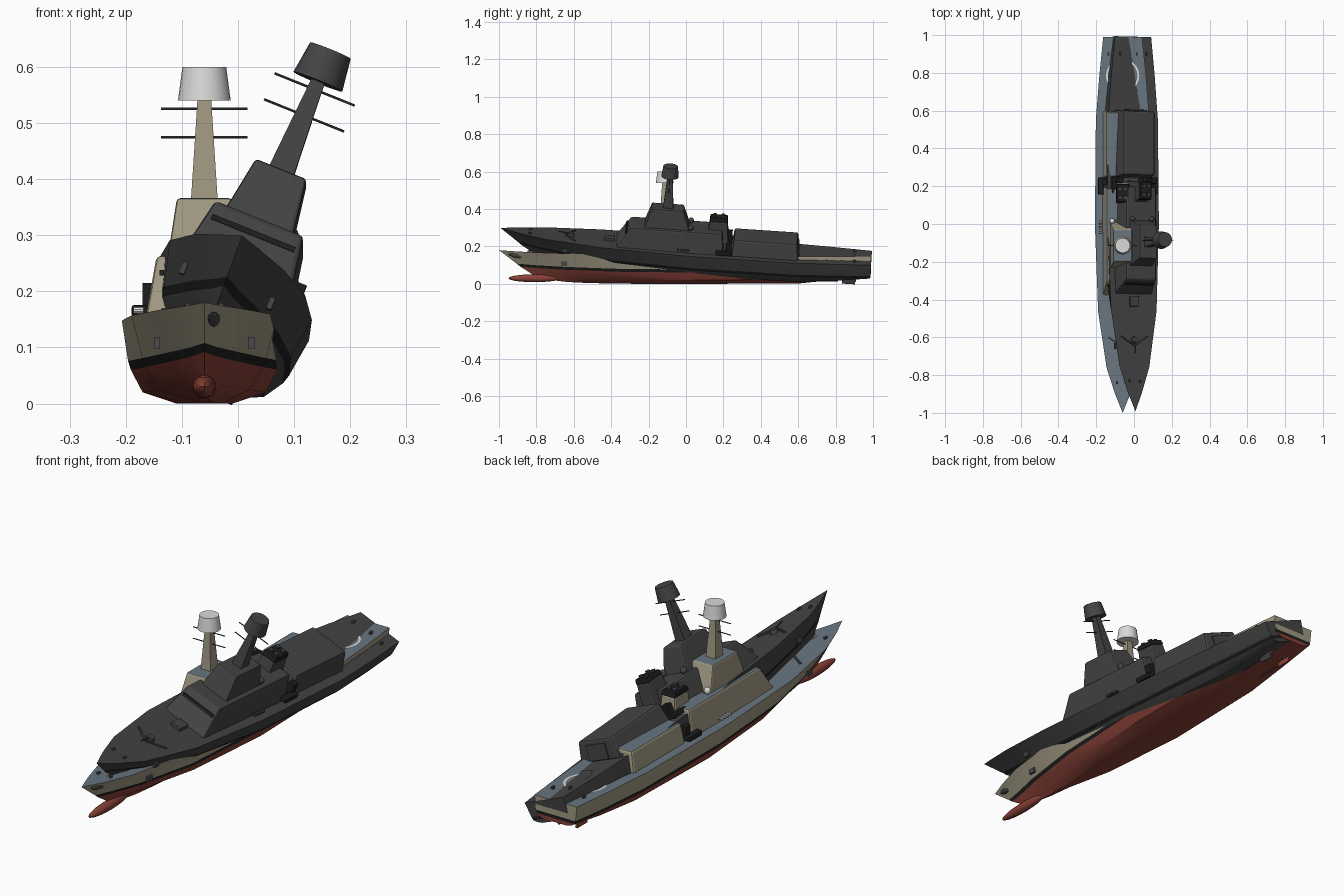
import bpy, bmesh, math
from mathutils import Matrix, Vector

if "Cube" in bpy.data.objects:
    bpy.data.objects.remove(bpy.data.objects["Cube"])


def lin(c):
    return tuple((v / 255 / 12.92) if v < 10 else ((v / 255 + .055) / 1.055) ** 2.4 for v in c) + (1,)


def material(name, rgb):
    m = bpy.data.materials.new(name)
    m.diffuse_color = lin(rgb)
    m.use_nodes = True
    m.node_tree.nodes["Principled BSDF"].inputs["Base Color"].default_value = m.diffuse_color
    return m


TAN = material("sand_paint", (160, 153, 131))
DECK = material("deck_grey", (104, 117, 128))
RED = material("antifouling_red", (137, 65, 55))
BLACK = material("black", (30, 30, 30))
WHITE = material("white", (218, 218, 216))
STEEL = material("dark_steel", (72, 75, 80))
CHAR = material("charcoal", (68, 68, 68))

# Each ship: name prefix, placement, paint lookup. The second is rolled and pitched.
SHIP = {}


def paint(m):
    return CHAR if SHIP["dark"] and m is not BLACK else m


def finish(name, bm, mats, bevel=0, smooth=False):
    bmesh.ops.recalc_face_normals(bm, faces=bm.faces)
    me = bpy.data.meshes.new(name)
    bm.to_mesh(me)
    bm.free()
    ob = bpy.data.objects.new(SHIP["prefix"] + name, me)
    for m in mats:
        me.materials.append(paint(m))
    bpy.context.collection.objects.link(ob)
    ob.matrix_world = SHIP["matrix"]
    if bevel:
        b = ob.modifiers.new("bevel", 'BEVEL')
        b.width, b.segments = bevel, 2
    if smooth:
        bpy.ops.object.select_all(action='DESELECT')
        ob.select_set(True)
        bpy.context.view_layer.objects.active = ob
        bpy.ops.object.shade_smooth_by_angle(angle=math.radians(28))
    return ob


def block(name, lo, hi, mat, top=None, bevel=0):
    """Tapered box: lo / hi = (x0, x1, y0, y1, z)."""
    bm = bmesh.new()
    v = [bm.verts.new((x, y, r[4])) for r in (lo, hi)
         for x, y in ((r[0], r[2]), (r[1], r[2]), (r[1], r[3]), (r[0], r[3]))]
    for f in ((3, 2, 1, 0), (4, 5, 6, 7), (0, 1, 5, 4), (1, 2, 6, 5), (2, 3, 7, 6), (3, 0, 4, 7)):
        bm.faces.new([v[i] for i in f])
    bm.faces.ensure_lookup_table()
    if top:
        bm.faces[1].material_index = 1
    return finish(name, bm, [mat, top] if top else [mat], bevel)


def box(name, c, s, mat, bevel=0):
    r = (c[0] - s[0] / 2, c[0] + s[0] / 2, c[1] - s[1] / 2, c[1] + s[1] / 2)
    return block(name, r + (c[2] - s[2] / 2,), r + (c[2] + s[2] / 2,), mat, None, bevel)


def rod(name, a, b, r1, r2, mat, seg=12):
    a, b = Vector(a), Vector(b)
    bm = bmesh.new()
    m = Matrix.Translation((a + b) / 2) @ (b - a).to_track_quat('Z', 'Y').to_matrix().to_4x4()
    bmesh.ops.create_cone(bm, cap_ends=True, segments=seg, radius1=r1, radius2=r2,
                          depth=(b - a).length, matrix=m)
    return finish(name, bm, [mat], 0, True)


def ball(name, c, s, mat):
    bm = bmesh.new()
    bmesh.ops.create_uvsphere(bm, u_segments=16, v_segments=10, radius=1,
                              matrix=Matrix.Translation(c) @ Matrix.Diagonal((*s, 1)))
    return finish(name, bm, [mat], 0, True)


def hull():
    # stations along the length; each level: stem y, half widths, heights
    T = (0, .05, .12, .27, .5, .78, .9, 1)
    levels = (
        (-1, (0, .04, .085, .13, .147, .142, .123, .103), (.18, .173, .166, .157, .148, .146, .147, .148)),
        (-.905, (0, .025, .06, .11, .136, .132, .115, .096), (.108, .1, .092, .081, .076, .076, .079, .084)),
        (-.885, (0, .021, .055, .105, .131, .127, .11, .092), (.092, .084, .076, .065, .06, .06, .064, .07)),
        (-.82, (0, .012, .03, .08, .11, .104, .09, .075), (.05, .042, .033, .024, .02, .025, .04, .06)),
        (-.72, (0, .005, .012, .032, .05, .05, .05, .05), (.02, .01, .004, 0, 0, .003, .025, .054)))
    bm = bmesh.new()
    rings = []
    for k, t in enumerate(T):
        half = [(w[k], .99 - (.99 - y0) * (1 - t), z[k]) for y0, w, z in levels]
        rings.append([bm.verts.new(p) for p in half + [(-x, y, z) for x, y, z in half[::-1]]])
    slot = (0, 1, 2, 2, 2, 2, 2, 1, 0, 3)
    for a, b in zip(rings, rings[1:]):
        for i in range(10):
            j = (i + 1) % 10
            bm.faces.new((a[i], a[j], b[j], b[i])).material_index = slot[i]
    s = rings[-1]
    for k in range(4):  # transom
        bm.faces.new((s[k], s[k + 1], s[8 - k], s[9 - k])).material_index = slot[k]
    bmesh.ops.remove_doubles(bm, verts=bm.verts, dist=1e-5)
    finish("hull", bm, [TAN, BLACK, RED, DECK], 0, True)


def landing_ring():
    bm = bmesh.new()
    n, rows = 40, []
    for r in (.078, .088):
        rows.append([bm.verts.new((r * math.cos(i * math.tau / n), .785 + r * math.sin(i * math.tau / n), .1485))
                     for i in range(n)])
    for i in range(n):
        j = (i + 1) % n
        bm.faces.new((rows[0][i], rows[1][i], rows[1][j], rows[0][j]))
    finish("landing_ring", bm, [WHITE])


def build_ship(prefix, matrix, dark):
    SHIP.update(prefix=prefix, matrix=matrix, dark=dark)
    hull()
    ball("bow_bulb", (0, -.81, .03), (.021, .14, .021), RED)
    landing_ring()
    # superstructure
    block("main_house", (-.107, .107, -.385, .2, .14), (-.085, .085, -.305, .185, .263), TAN, DECK, .008)
    block("bridge_window_band", (-.08, .08, -.3335, -.3, .228), (-.08, .08, -.327, -.3, .238), BLACK)
    block("mast_house", (-.066, .066, -.235, .01, .255), (-.049, .049, -.2, -.03, .366), TAN, DECK, .006)
    block("hangar", (-.107, .107, .24, .6, .14), (-.088, .088, .25, .59, .235), TAN, DECK, .01)
    block("hangar_door", (-.05, .05, .592, .604, .15), (-.05, .05, .588, .597, .215), STEEL)
    # funnel and exhausts
    block("funnel", (-.042, .042, .095, .225, .15), (-.033, .033, .115, .21, .312), TAN, None, .008)
    block("funnel_cap", (-.035, .035, .113, .212, .308), (-.031, .031, .118, .207, .33), BLACK, None, .004)
    for y in (.14, .185):
        for x in (-.014, .014):
            rod("exhaust", (x, y, .32), (x, y, .338), .01, .01, STEEL, 10)
    # mast
    block("mast", (-.024, .024, -.14, -.085, .36), (-.012, .012, -.127, -.1, .545), TAN)
    rod("radar_drum", (0, -.114, .54), (0, -.114, .6), .047, .039, WHITE, 24)
    for z in (.475, .525):
        rod("yard", (-.077, -.114, z), (.077, -.114, z), .0022, .0022, STEEL, 8)
    # foredeck gun, breakwater and hatch
    rod("gun_base", (0, -.62, .155), (0, -.62, .178), .02, .016, STEEL, 14)
    rod("gun_barrel", (0, -.625, .175), (0, -.69, .183), .004, .003, STEEL, 8)
    box("foredeck_hatch", (0, -.415, .162), (.05, .055, .02), STEEL, .003)
    for s in (-1, 1):
        rod("breakwater", (0, -.65, .168), (s * .075, -.6, .165), .005, .005, STEEL, 6)
        box("anchor", (s * .084, -.65, .108), (.01, .03, .022), STEEL)
        box("bollard", (s * .03, -.84, .173), (.008, .016, .012), STEEL)
        ball("satellite_dome", (s * .055, .015, .274), (.014, .014, .016), WHITE)
        for k in range(4):
            y = -.045 + k * .018
            rod("life_raft", (s * .108, y, .166), (s * .126, y, .166), .006, .006, WHITE, 10)
        box("boat", (s * .115, .2, .165), (.03, .09, .022), BLACK, .006)
        box("boat_davit", (s * .095, .225, .185), (.03, .03, .06), BLACK)
        box("stern_bollard", (s * .075, .9, .153), (.008, .016, .012), STEEL)
        # running gear
        box("rudder", (s * .045, .875, .035), (.008, .07, .05), RED)
        rod("propeller_shaft", (s * .045, .6, .01), (s * .045, .82, .022), .004, .004, STEEL, 8)


build_ship("", Matrix.Translation((-.06, 0, 0)), False)
tilt = (Matrix.Translation((-.06, -.005, .0665)) @ Matrix.Rotation(math.radians(-3.8), 4, 'X')
        @ Matrix.Rotation(math.radians(22), 4, 'Y'))
build_ship("tilted_", tilt, True)
